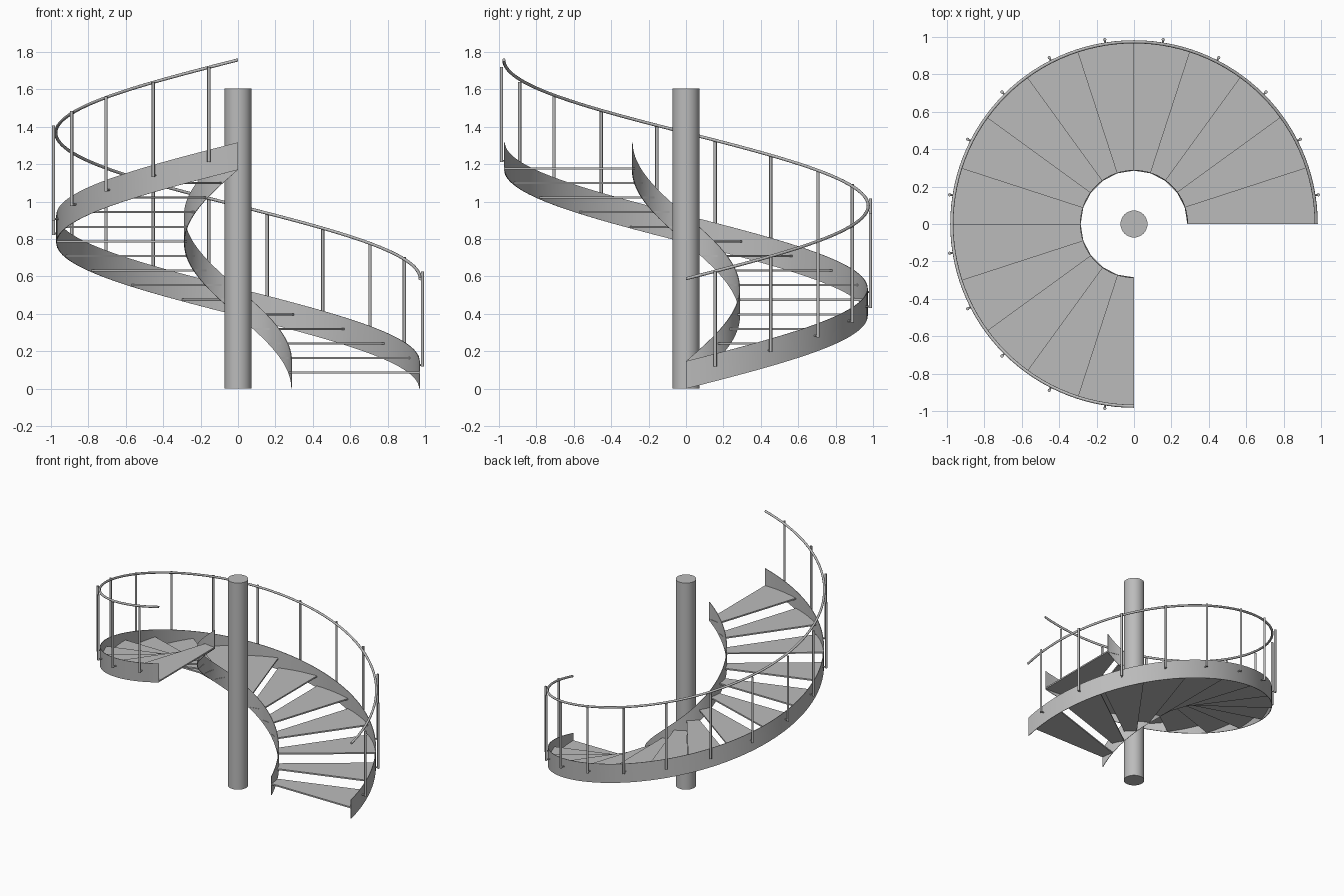
import bpy, bmesh
from math import sin, cos, pi, radians
from mathutils import Vector

STEPS = 15
STEP = radians(18)
RISE = 0.078           # climb per step
INNER, OUTER = 0.285, 0.968
POST_R = 0.998         # radius of the ring of posts
RAIL_R = 0.974

if "Cube" in bpy.data.objects:
    bpy.data.objects.remove(bpy.data.objects["Cube"])

steel = bpy.data.materials.new("grey steel")
steel.use_nodes = True
GREY = (0.5, 0.5, 0.5, 1)
steel.diffuse_color = GREY
steel.node_tree.nodes["Principled BSDF"].inputs["Base Color"].default_value = GREY


def polar(r, a, z):
    return Vector((r * cos(a), r * sin(a), z))


def finish(name, bm, smooth=True):
    bmesh.ops.recalc_face_normals(bm, faces=bm.faces)
    mesh = bpy.data.meshes.new(name)
    bm.to_mesh(mesh)
    bm.free()
    mesh.materials.append(steel)
    obj = bpy.data.objects.new(name, mesh)
    bpy.context.collection.objects.link(obj)
    if smooth:
        bpy.ops.object.select_all(action="DESELECT")
        obj.select_set(True)
        bpy.context.view_layer.objects.active = obj
        bpy.ops.object.shade_smooth_by_angle(angle=radians(35))
    return obj


def rod(name, a, b, r, sides):
    """Capped cylinder between two points."""
    bm = bmesh.new()
    axis = b - a
    turn = axis.to_track_quat("Z", "Y").to_matrix().to_4x4()
    turn.translation = (a + b) / 2
    bmesh.ops.create_cone(bm, cap_ends=True, segments=sides, radius1=r,
                          radius2=r, depth=axis.length, matrix=turn)
    return finish(name, bm)


def sweep(name, section, count):
    """Closed section of (radius, height) points carried up the helix."""
    bm = bmesh.new()
    rings = []
    for i in range(count + 1):
        t = STEPS * i / count
        rings.append([bm.verts.new(polar(r, t * STEP, z + t * RISE)) for r, z in section])
    n = len(section)
    for low, high in zip(rings, rings[1:]):
        for k in range(n):
            bm.faces.new((low[k], low[(k + 1) % n], high[(k + 1) % n], high[k]))
    bm.faces.new(rings[0])
    bm.faces.new(rings[-1])
    return finish(name, bm)


# Central column
rod("central_column", Vector((0, 0, 0)), Vector((0, 0, 1.605)), 0.072, 48)

# Thin stringers on both edges of the flight
for name, r in (("inner_stringer", INNER), ("outer_stringer", OUTER)):
    sweep(name, [(r, 0), (r + 0.004, 0), (r + 0.004, 0.147), (r, 0.147)], 90)

# Wedge treads: straight inner edge, curved outer edge
for i in range(STEPS):
    bm = bmesh.new()
    a, z = i * STEP, i * RISE + 0.08
    edge = [polar(INNER, a, z)]
    edge += [polar(OUTER, a + STEP * k / 6, z) for k in range(7)]
    edge.append(polar(INNER, a + STEP, z))
    base = bm.faces.new([bm.verts.new(p) for p in edge])
    grown = bmesh.ops.extrude_face_region(bm, geom=[base])["geom"]
    top = [v for v in grown if isinstance(v, bmesh.types.BMVert)]
    bmesh.ops.translate(bm, verts=top, vec=(0, 0, 0.011))
    finish(f"tread_{i + 1}", bm, smooth=False)

# Posts with a short bracket back to the outer stringer
for i in range(STEPS):
    t = i + 0.5
    a, z = t * STEP, t * RISE
    rod(f"post_{i + 1}", polar(POST_R, a, z + 0.08), polar(POST_R, a, z + 0.588), 0.0085, 12)
    rod(f"post_bracket_{i + 1}", polar(OUTER, a, z + 0.088), polar(POST_R, a, z + 0.088), 0.005, 8)

# Handrail
circle = [(RAIL_R + 0.0085 * cos(k * pi / 6), 0.588 + 0.0085 * sin(k * pi / 6)) for k in range(12)]
sweep("handrail", circle, 90)
